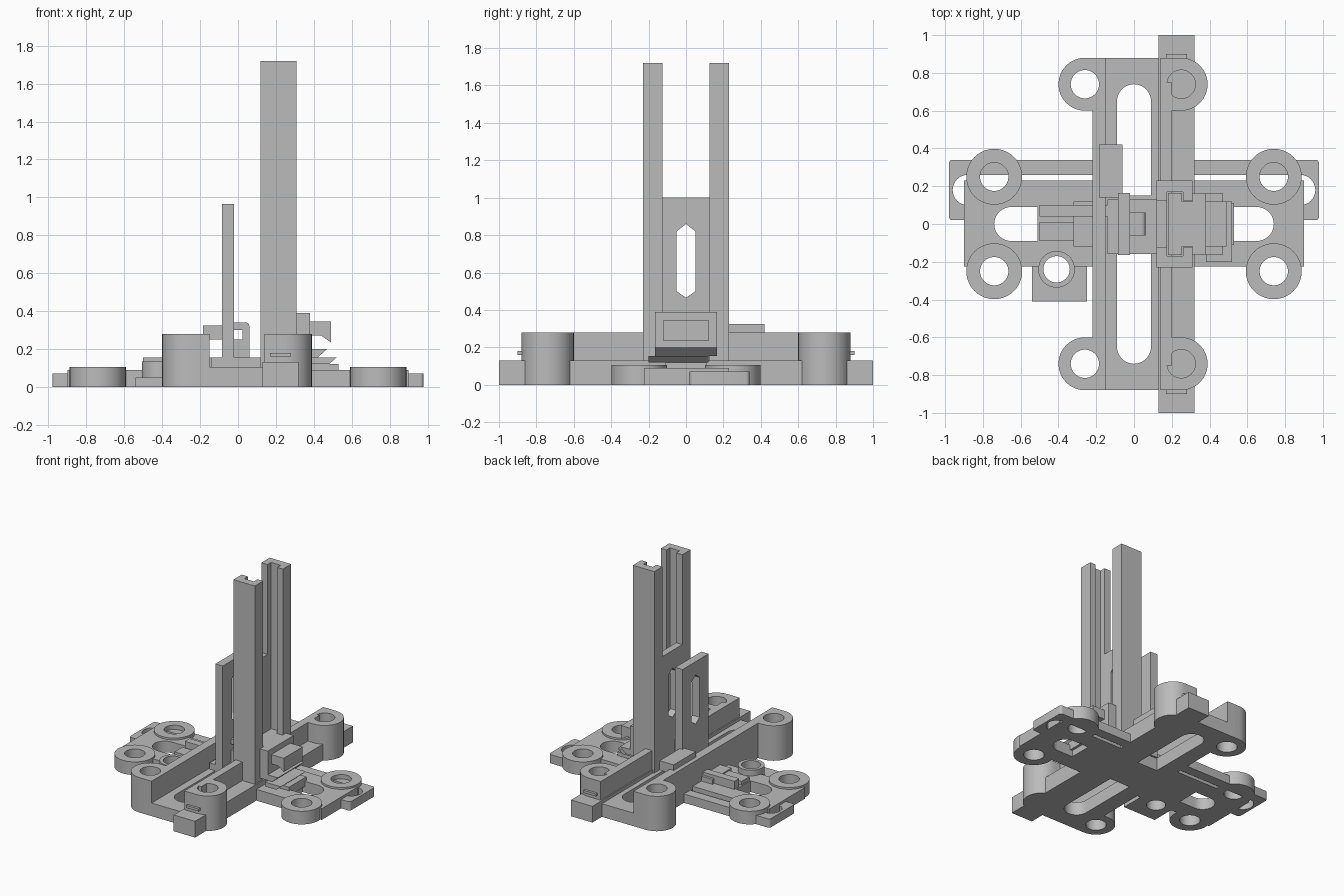
import bpy, bmesh
from math import pi, cos, sin

cube = bpy.data.objects.get("Cube")
if cube:
    bpy.data.objects.remove(cube)

grey = bpy.data.materials.new("plain grey")
grey.use_nodes = True
colour = (0.5, 0.5, 0.5, 1)
grey.diffuse_color = colour
grey.node_tree.nodes["Principled BSDF"].inputs["Base Color"].default_value = colour


def prism(name, points, low, high, axis="z"):
    """Extrude a closed outline along z, x (outline y,z) or y (outline x,z)."""
    place = {"z": lambda a, b, c: (a, b, c),
             "x": lambda a, b, c: (c, a, b),
             "y": lambda a, b, c: (a, c, b)}[axis]
    bm = bmesh.new()
    rings = [[bm.verts.new(place(a, b, c)) for a, b in points] for c in (low, high)]
    bm.faces.new(rings[0])
    bm.faces.new(rings[1])
    n = len(points)
    for i in range(n):
        j = (i + 1) % n
        bm.faces.new((rings[0][i], rings[0][j], rings[1][j], rings[1][i]))
    bmesh.ops.recalc_face_normals(bm, faces=bm.faces)
    mesh = bpy.data.meshes.new(name)
    bm.to_mesh(mesh)
    bm.free()
    mesh.materials.append(grey)
    obj = bpy.data.objects.new(name, mesh)
    bpy.context.collection.objects.link(obj)
    return obj


def rect(x0, x1, y0, y1):
    return [(x0, y0), (x1, y0), (x1, y1), (x0, y1)]


def box(name, x0, x1, y0, y1, z0, z1):
    return prism(name, rect(x0, x1, y0, y1), z0, z1)


def arc(x, y, r, start, end, steps=16):
    return [(x + r * cos(start + (end - start) * i / steps),
             y + r * sin(start + (end - start) * i / steps)) for i in range(steps + 1)]


def circle(x, y, r):
    return arc(x, y, r, 0, 2 * pi, 40)[:-1]


def cut(obj, outline, low=-0.1, high=0.5, axis="z"):
    """Remove an extruded outline from a part."""
    cutter = prism("cutter", outline, low, high, axis)
    mod = obj.modifiers.new("cut", "BOOLEAN")
    mod.operation = "DIFFERENCE"
    mod.solver = "EXACT"
    mod.object = cutter
    graph = bpy.context.evaluated_depsgraph_get()
    mesh = bpy.data.meshes.new_from_object(obj.evaluated_get(graph))
    obj.modifiers.clear()
    obj.data = mesh
    bpy.data.objects.remove(cutter)


def smooth(obj):
    bpy.ops.object.select_all(action="DESELECT")
    obj.select_set(True)
    bpy.context.view_layer.objects.active = obj
    bpy.ops.object.shade_smooth_by_angle(angle=0.6)


# Long base with open channel and slots
base = box("long_base", -0.22, 0.2, -0.88, 0.88, 0, 0.105)
wall = box("left_wall", -0.22, -0.15, -0.88, 0.88, 0.1, 0.28)
box("right_wall", 0.14, 0.2, -0.75, 0.75, 0.1, 0.28)
box("long_rail", 0.13, 0.32, -1, 1, 0, 0.13)
for s in (-1, 1):
    cut(base, arc(0, s * 0.65, 0.09, 0, s * pi) + [(-0.09, s * 0.15), (0.09, s * 0.15)])
    hole = circle(-0.26, s * 0.74, 0.075)
    cut(base, hole)
    cut(wall, hole)
    # Tall corner bosses, flat towards the channel
    for side, x, inner in (("left", -0.26, -0.15), ("right", 0.25, 0.14)):
        d = 1 if x > 0 else -1
        edge = arc(x, s * 0.74, 0.14, -pi / 2, d * pi - pi / 2 if d > 0 else -1.5 * pi)
        boss = prism(side + "_tall_boss", edge + [(inner, s * 0.74 + 0.14), (inner, s * 0.74 - 0.14)], 0, 0.28)
        cut(boss, circle(x, s * 0.74, 0.075), -0.1 if d < 0 else 0.13)
        smooth(boss)
    box("catch_tab", 0.17, 0.28, min(s * 0.86, s * 0.9), max(s * 0.86, s * 0.9), 0.16, 0.18)
    smooth(base)

# Low side arms with bosses and rear brackets
for s, side in ((-1, "right"), (1, "left")):
    arm = prism(side + "_arm", [(s * x, y) for x, y in rect(0.2, 0.9, -0.225, 0.23)], 0, 0.09)
    cut(arm, [(s * x, y) for x, y in arc(0.65, 0, 0.09, -pi / 2, pi / 2) + [(0.51, 0.09), (0.51, -0.09)]])
    for t in (-1, 1):
        hole = circle(s * 0.74, t * 0.25, 0.075)
        boss = prism(side + "_low_boss", circle(s * 0.74, t * 0.25, 0.148), 0, 0.105)
        cut(arm, hole)
        cut(boss, hole)
        smooth(boss)
    if s < 0:
        cut(arm, circle(-0.41, -0.24, 0.07))
    smooth(arm)
    bracket = [(0.86, 0.02)] + arc(0.96, 0.04, 0.02, -pi / 2, 0, 4)
    bracket += arc(0.96, 0.32, 0.02, 0, pi / 2, 4)
    bracket += [(0.2, 0.34), (0.2, 0.26)] + arc(0.88, 0.18, 0.08, pi / 2, -pi / 2) + [(0.86, 0.1)]
    smooth(prism(side + "_bracket", [(s * x, y) for x, y in bracket], 0, 0.07))

# Round socket on its foot
foot = box("socket_foot", -0.54, -0.25, -0.41, -0.22, 0, 0.05)
socket = prism("socket_ring", circle(-0.41, -0.24, 0.097), 0, 0.135)
for part in (foot, socket):
    cut(part, circle(-0.41, -0.24, 0.07))
    smooth(part)

# Hub and sliding blocks
box("hub", -0.14, 0.13, -0.16, 0.13, 0, 0.155)
box("slide_bar", -0.5, 0.12, 0.04, 0.1, 0.05, 0.155)
box("slide_block", -0.32, -0.2, -0.12, 0.12, 0.05, 0.13)
box("slide_tongue", -0.5, -0.3, -0.09, 0.01, 0.05, 0.12)
box("right_slide_block", 0.3, 0.53, -0.11, 0.11, 0.05, 0.12)
box("wall_block", -0.185, -0.06, 0.14, 0.42, 0.25, 0.325)

# Twin uprights, grooved on the inside, joined by a slotted web
window = [(-0.05, 0.5), (0, 0.465), (0.05, 0.5), (0.05, 0.82), (0, 0.86), (-0.05, 0.82)]
for s in (-1, 1):
    profile = [(0.12, 0.23), (0.31, 0.23), (0.31, 0.125), (0.26, 0.125),
               (0.26, 0.17), (0.175, 0.17), (0.175, 0.125), (0.12, 0.125)]
    prism("upright", [(x, s * y) for x, y in profile], 0.1, 1.72)
web = box("upright_web", 0.12, 0.175, -0.13, 0.13, 0.1, 1.0)
post = box("short_post", -0.085, -0.02, -0.165, 0.165, 0.1, 0.965)
for part in (web, post):
    cut(part, window, -0.3, 0.5, "x")

# Hook behind the short post
hook = prism("post_hook", [(-0.03, 0.15), (0.06, 0.15)] + arc(0.04, 0.32, 0.02, 0, pi / 2, 5)
             + [(-0.03, 0.34)], -0.06, 0.06, "y")
cut(hook, rect(-0.02, 0.025, 0.25, 0.3), -0.2, 0.2, "y")

# Carriage with angled nose and wedges below
box("carriage_key", 0.18, 0.255, -0.165, 0.165, 0.13, 0.39)
box("carriage_neck", 0.25, 0.32, -0.12, 0.12, 0.13, 0.39)
box("carriage", 0.31, 0.38, -0.165, 0.165, 0.2, 0.39)
prism("carriage_nose", [(0.38, 0.27), (0.44, 0.27), (0.49, 0.235), (0.49, 0.345), (0.38, 0.345)],
      -0.12, 0.12, "y")
prism("upper_wedge", [(0.31, 0.2), (0.47, 0.2), (0.42, 0.155), (0.31, 0.155)], -0.165, 0.165, "y")
prism("lower_wedge", [(0.38, 0.155), (0.52, 0.155), (0.48, 0.12), (0.38, 0.12)], -0.2, 0.12, "y")
